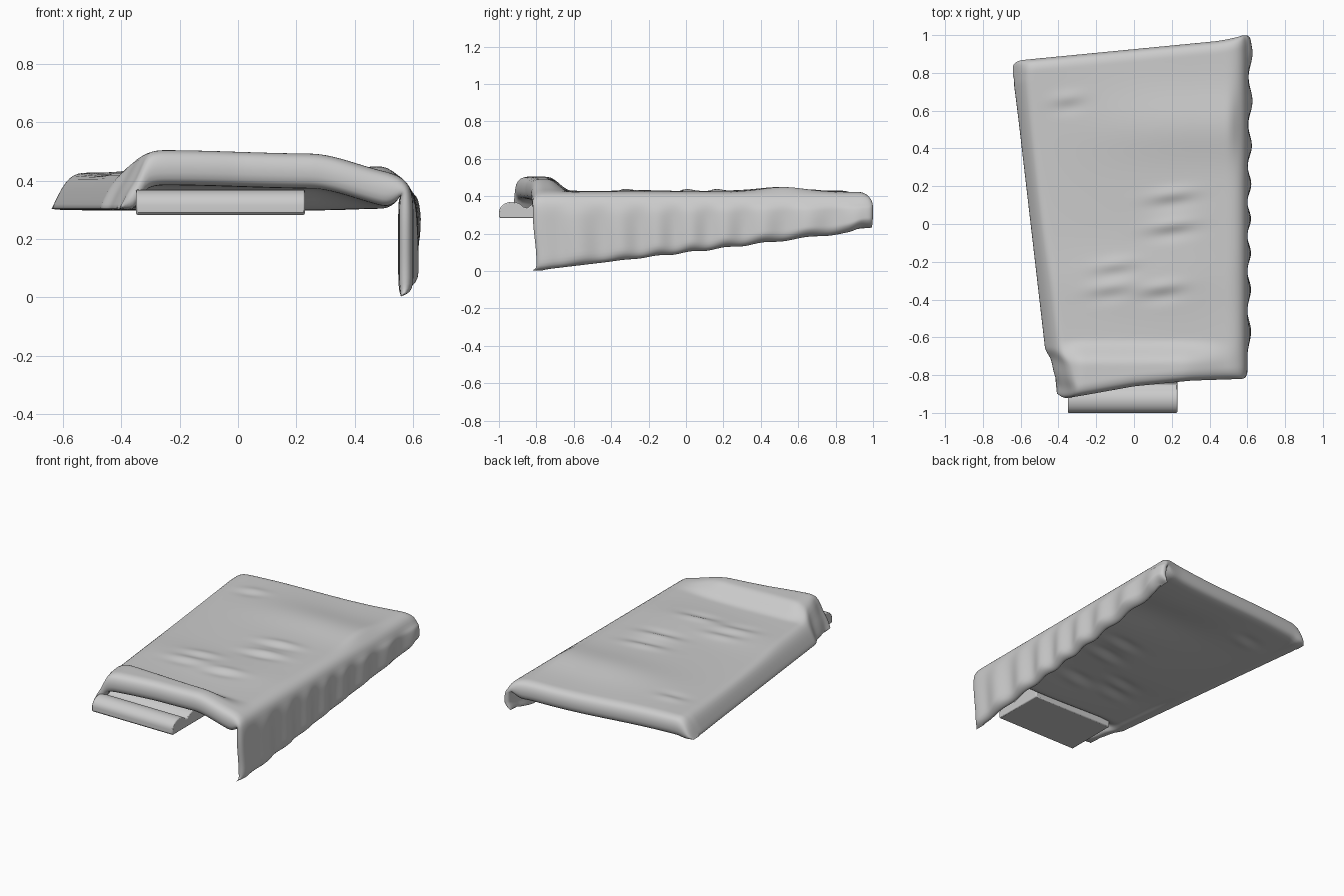
import bpy, bmesh
from math import sin, cos, pi, exp, radians

if "Cube" in bpy.data.objects:
    bpy.data.objects.remove(bpy.data.objects["Cube"])


def interp(pts, x):
    """Piecewise linear lookup."""
    if x <= pts[0][0]:
        return pts[0][1]
    for (a, p), (b, q) in zip(pts, pts[1:]):
        if x <= b:
            return p + (q - p) * (x - a) / (b - a)
    return pts[-1][1]


def smooth(a, b, x):
    t = min(1, max(0, (x - a) / (b - a)))
    return t * t * (3 - 2 * t)


def make_object(name, bm):
    me = bpy.data.meshes.new(name)
    bm.to_mesh(me)
    bm.free()
    ob = bpy.data.objects.new(name, me)
    bpy.context.collection.objects.link(ob)
    return ob


# Plan outline of the blanket
LEFT = [(-0.91, -0.405), (-0.84, -0.43), (-0.76, -0.445), (-0.71, -0.475), (0.87, -0.64)]
FRONT = [(-0.5, -0.89), (-0.42, -0.89), (-0.37, -0.925), (-0.25, -0.905),
         (0, -0.86), (0.3, -0.83), (0.6, -0.82)]
BACK = [(-0.64, 0.84), (-0.62, 0.865), (-0.58, 0.87), (0.45, 0.97), (0.6, 1.0)]
# Creases: x, y, height, half length
CREASES = [(0.2, 0.16, .011, .12), (0.2, 0.0, .012, .12), (-0.1, -0.21, .009, .11),
           (0.15, -0.33, .011, .11), (-0.13, -0.33, .008, .11), (-0.35, 0.67, .008, .08)]


def top_z(x, y):
    z = 0.424 + 0.026 * exp(-((y - 0.52) / 0.17) ** 2) * smooth(-.5, .3, x)
    z += 0.006 * sin(5 * x + 4 * y) * smooth(.55, .3, x)
    z += 0.012 * exp(-((y + 0.3) / 0.15) ** 2 - (x / .4) ** 2)
    for cx, cy, h, w in CREASES:
        d = y - cy - 0.12 * (x - cx)
        z += h * exp(-((x - cx) / w) ** 2) * (exp(-(d / .032) ** 2) - .8 * exp(-((d + .055) / .032) ** 2))
    # Raised band over the headrest
    bump = smooth(-.45, -.27, x) * (1 - smooth(.25, .57, x))
    return z + 0.075 * bump * (1 - smooth(-.74, -.61, y))


def ripple(y, depth):
    s = sin(2 * pi * (y + .03) / 0.225 + 1.2 * sin(4 * y))
    return depth * (0.012 + 0.017 * s + 0.012 * smooth(0, .8, y))


def section(y):
    """Cross-section from left hem to right hem: x, z, sideways factor."""
    xl = interp(LEFT, y)
    pts = [(xl + dx, z, 0) for dx, z in ((0, .303), (.015, .335), (.035, .375), (.06, .41))]
    n = 30
    pts += [(xl + .09 + (.51 - xl - .09) * i / n, None, 0) for i in range(n + 1)]
    pts += [(.55, .418, .2), (.582, .395, .5), (.597, .36, .8)]
    yd = -.82 + 1.82 * (y + .9) / 1.84
    zb = 0.095 + 0.112 * yd + .02 * smooth(.93, 1, yd) + .25 * (ripple(yd, 1) - .012) * smooth(-.6, 0, yd)
    for i in range(1, 8):
        t = i / 7
        pts.append((.602 + ripple(yd, t ** .6 * (1 - .35 * t)) * smooth(-.82, -.7, yd),
                    .36 + (zb + .04 - .36) * t, 1))
    pts += [(.59 + .5 * ripple(yd, .6), zb + .012, .7), (.557 + .5 * ripple(yd, .6), zb, 0)]
    return pts


# Rows: distance from edge and inward depth, then the open span
R = 0.05
D = 0.12
curl = [(R * .15, D), (0, .075), (R * .02, .048), (R * .2, .022), (R * .5, .008), (R, 0)]
N = 76
span = [(i / N, R * (1 - 2 * i / N)) for i in range(1, N)]
rows = [(0, e, d) for e, d in curl]
rows += [(v, e, 0) for v, e in span]
rows += [(1, -e, d) for e, d in reversed(curl)]
# The underside returns along the same span at full depth, closing the padded form
rows += [(v, e, D) for v, e in reversed(span)]

# Padded blanket draped over the right side
bm = bmesh.new()
grid = []
for v, e, d in rows:
    line = []
    for x, z, side in section(-0.9 + 1.84 * v):
        y = interp(FRONT, x) * (1 - v) + interp(BACK, x) * v + e
        # The hanging side leans in slightly at both ends
        y += .04 * (.5 - v) * smooth(.3, .05, z) if z is not None and side else 0
        if z is None:
            z = top_z(x, y)
        drop = d * (1 - side) * min(1, max(0, (z - .303) / .115))
        line.append(bm.verts.new((x - d * side * .42, y, z - drop)))
    grid.append(line)
for a, b in zip(grid, grid[1:] + grid[:1]):
    for i in range(len(a) - 1):
        bm.faces.new((a[i], a[i + 1], b[i + 1], b[i]))
# Weld the top and underside along the hems
hems = [v for line in grid for v in (line[0], line[-1])]
bmesh.ops.remove_doubles(bm, verts=hems, dist=.0005)
bmesh.ops.recalc_face_normals(bm, faces=bm.faces)
for f in bm.faces:
    f.smooth = True
blanket = make_object("draped_blanket", bm)
sub = blanket.modifiers.new("Subdivision", 'SUBSURF')
sub.levels = sub.render_levels = 1

# Headrest: flat underside, two rounded rolls on top
profile = [(-0.65, .283), (-0.992, .283), (-1.0, .291)]
profile += [(-0.93 - .07 * cos(a), .315 + .055 * sin(a)) for a in [radians(k) for k in range(0, 151, 15)]]
profile += [(-0.75 - .1 * cos(a), .325 + .045 * sin(a)) for a in [radians(k) for k in range(15, 181, 15)]]
bm = bmesh.new()
ends = [[bm.verts.new((x, y, z)) for y, z in profile] for x in (-0.35, 0.23)]
bm.faces.new(ends[0])
bm.faces.new(ends[1][::-1])
for i in range(len(profile)):
    j = (i + 1) % len(profile)
    bm.faces.new((ends[0][i], ends[1][i], ends[1][j], ends[0][j]))
bmesh.ops.recalc_face_normals(bm, faces=bm.faces)
headrest = make_object("headrest", bm)
bev = headrest.modifiers.new("Bevel", 'BEVEL')
bev.width, bev.segments, bev.limit_method, bev.angle_limit = .006, 2, 'ANGLE', radians(50)
bpy.ops.object.select_all(action='DESELECT')
headrest.select_set(True)
bpy.context.view_layer.objects.active = headrest
bpy.ops.object.shade_smooth_by_angle(angle=radians(35))
